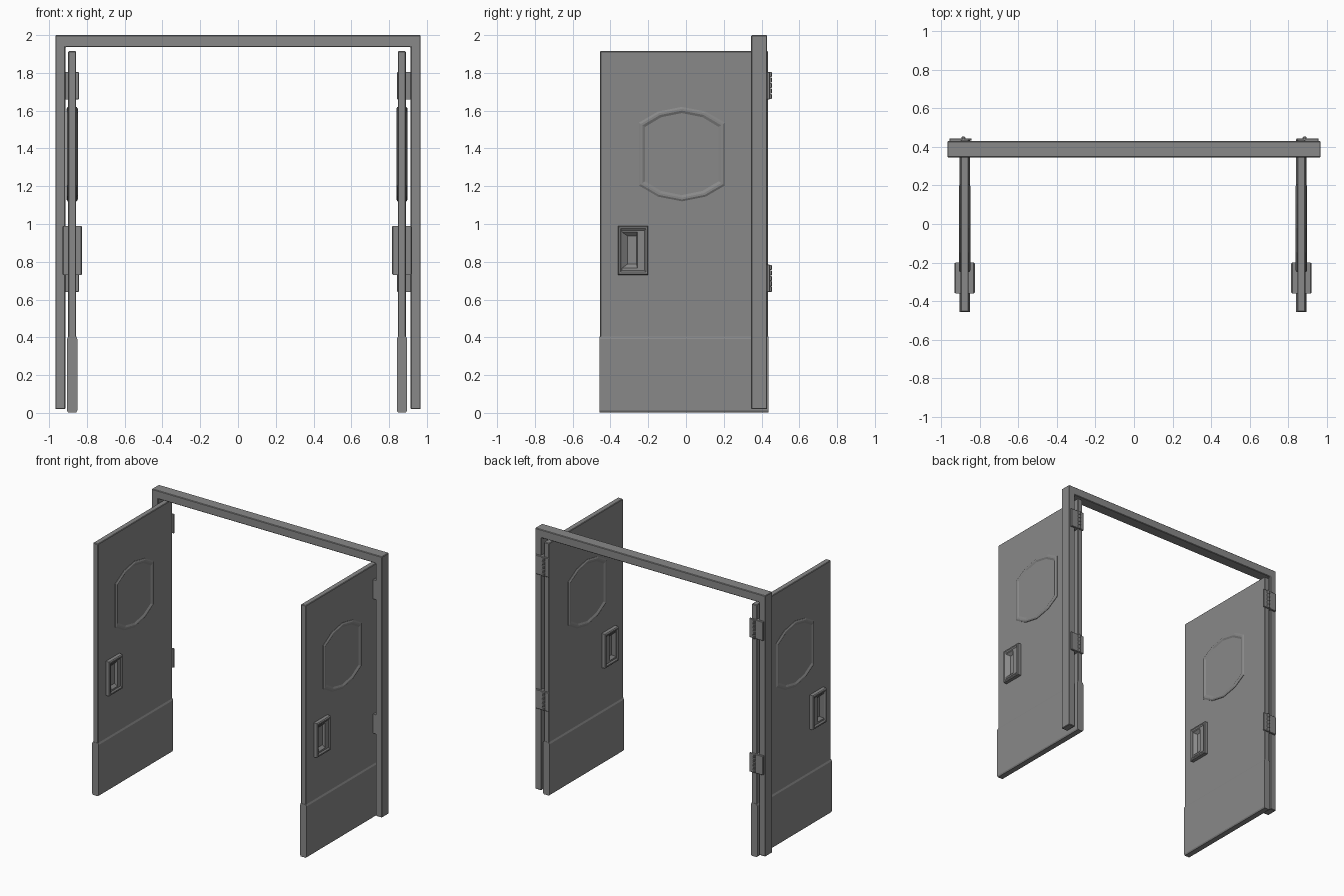
import bpy, bmesh, math

if "Cube" in bpy.data.objects:
    bpy.data.objects.remove(bpy.data.objects["Cube"])

steel = bpy.data.materials.new("grey_steel")
steel.use_nodes = True
GREY = (0.25, 0.25, 0.25, 1)
steel.diffuse_color = GREY
steel.node_tree.nodes["Principled BSDF"].inputs["Base Color"].default_value = GREY


def finish(name, bm, bevel=0):
    bmesh.ops.recalc_face_normals(bm, faces=bm.faces[:])
    mesh = bpy.data.meshes.new(name)
    bm.to_mesh(mesh)
    bm.free()
    mesh.materials.append(steel)
    obj = bpy.data.objects.new(name, mesh)
    bpy.context.collection.objects.link(obj)
    if bevel:
        mod = obj.modifiers.new("edge_bevel", "BEVEL")
        mod.width = bevel
        mod.segments = 1
    return obj


def loft(name, rings, bevel=0):
    """Join equal-length rings of points into a closed skin with capped ends."""
    bm = bmesh.new()
    loops = [[bm.verts.new(p) for p in ring] for ring in rings]
    n = len(loops[0])
    for a, b in zip(loops, loops[1:]):
        for i in range(n):
            j = (i + 1) % n
            bm.faces.new((a[i], a[j], b[j], b[i]))
    bm.faces.new(loops[0])
    bm.faces.new(loops[-1])
    return finish(name, bm, bevel)


def box(name, x, y, z, bevel=0):
    ring = [(x[0], y[0]), (x[1], y[0]), (x[1], y[1]), (x[0], y[1])]
    return loft(name, [[(a, b, h) for a, b in ring] for h in z], bevel)


def rect(x, y0, y1, z0, z1):
    return [(x, y0, z0), (x, y1, z0), (x, y1, z1), (x, y0, z1)]


# Window outline, unit quarter swept round by symmetry
quarter = [(0.228, 0.166), (0.127, 0.225), (0, 0.25)]
top = quarter + [(-y, z) for y, z in quarter[1::-1]]
outline = top + [(-y, -z) for y, z in top]


def window_ring(x, inset):
    ky, kz = 1 - inset / 0.228, 1 - inset / 0.25
    return [(x, -0.022 + y * ky, 1.37 + z * kz) for y, z in outline]


# Door frame: one arch profile given depth
W, I, T, L = 0.967, 0.914, 2.0, 1.937
arch = [(-W, 0.02), (-W, T), (W, T), (W, 0.02),
        (I, 0.02), (I, L), (-I, L), (-I, 0.02)]
loft("door_frame", [[(x, y, z) for x, z in arch] for y in (0.345, 0.43)], 0.004)

for side, sx, cx in (("left", 1, 0.868), ("right", -1, -0.878)):
    # Door leaf and the thicker kick plate wrapped round its foot
    box(side + "_door", (cx - 0.021, cx + 0.021), (-0.455, 0.435), (0.01, 1.915), 0.004)
    loft(side + "_kick_plate", [
        [(cx + a * w, y, z) for a, y in ((-1, -0.457), (1, -0.457), (1, 0.437), (-1, 0.437))]
        for z, w in ((0.002, 0.021), (0.012, 0.027), (0.392, 0.027), (0.405, 0.021))])

    for face, d in (("inner", -sx), ("outer", sx)):
        def at(depth):
            return cx + d * (0.021 + depth)

        # Bevelled window surround with its flat pane
        loft(f"{side}_{face}_window", [
            window_ring(at(-0.005), 0), window_ring(at(0.003), 0),
            window_ring(at(0.009), 0.010), window_ring(at(0.009), 0.020),
            window_ring(at(0.002), 0.033)])

        # Recessed pull handle: raised surround, lip and sunken pocket
        loft(f"{side}_{face}_handle", [
            rect(at(-0.005), -0.36, -0.20, 0.73, 0.99),
            rect(at(0.026), -0.36, -0.20, 0.73, 0.99),
            rect(at(0.032), -0.355, -0.205, 0.736, 0.984),
            rect(at(0.032), -0.347, -0.213, 0.745, 0.975),
            rect(at(0.024), -0.340, -0.220, 0.755, 0.965),
            rect(at(0.024), -0.338, -0.258, 0.767, 0.957),
            rect(at(0.004), -0.310, -0.262, 0.787, 0.937)])

    # Hinges: leaf on the frame, leaf on the door, knuckles between
    pin = sx * 0.884
    for level, z0 in (("lower", 0.64), ("upper", 1.66)):
        name = f"{side}_{level}_hinge"
        box(name + "_frame_leaf", sorted((pin, sx * 0.957)), (0.428, 0.444),
            (z0, z0 + 0.145), 0.003)
        box(name + "_door_leaf", sorted((sx * 0.842, pin)), (0.432, 0.444),
            (z0, z0 + 0.145), 0.003)
        box(name + "_gap_leaf", sorted((sx * 0.888, sx * 0.916)), (0.35, 0.432),
            (z0, z0 + 0.145))
        for k in range(5):
            rings = []
            for h, r in ((0.001, 0.009), (0.005, 0.012), (0.024, 0.012), (0.028, 0.009)):
                rings.append([(pin + r * math.cos(math.tau * i / 8),
                               0.443 + r * math.sin(math.tau * i / 8),
                               z0 + k * 0.029 + h) for i in range(8)])
            loft(f"{name}_knuckle_{k + 1}", rings)
